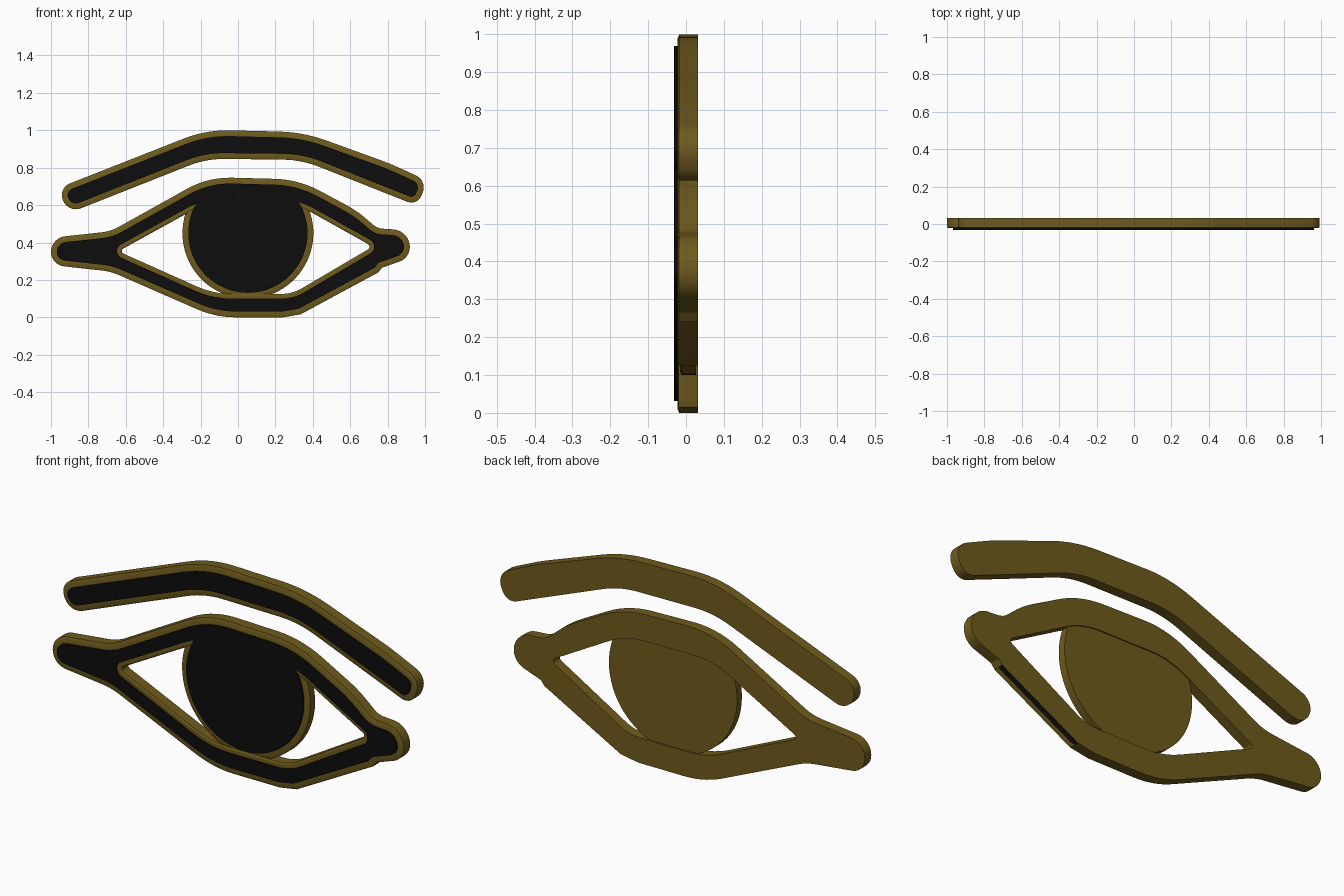
import bpy, bmesh, math
from mathutils import Vector as V

if "Cube" in bpy.data.objects:
    bpy.data.objects.remove(bpy.data.objects["Cube"])


def material(name, rgb):
    m = bpy.data.materials.new(name)
    m.diffuse_color = (*rgb, 1)
    m.use_nodes = True
    m.node_tree.nodes["Principled BSDF"].inputs["Base Color"].default_value = m.diffuse_color
    return m


GOLD = material("gold", (0.16, 0.105, 0.012))
BLACK = material("black", (0.004, 0.004, 0.004))


def rounded(corners, n=7):
    """Polygon of (x, z, tangent length) corners turned into arcs."""
    out = []
    for i, (x, z, t) in enumerate(corners):
        p = V((x, z))
        if t == 0:
            out.append(p)
            continue
        a = (V(corners[i - 1][:2]) - p).normalized()
        b = (V(corners[(i + 1) % len(corners)][:2]) - p).normalized()
        w = math.sin(a.angle(b) / 2)
        for k in range(n + 1):
            s = k / n
            c0, c1, c2 = (1 - s) ** 2, 2 * s * (1 - s) * w, s * s
            out.append((c0 * (p + a * t) + c1 * p + c2 * (p + b * t)) / (c0 + c1 + c2))
    return out


def oriented(pts, ccw):
    area = sum(pts[i - 1].x * p.y - p.x * pts[i - 1].y for i, p in enumerate(pts))
    return pts if (area > 0) == ccw else pts[::-1]


def inset(pts, d):
    """Move a loop into the material (its left side) by d."""
    out = []
    for i, p in enumerate(pts):
        e1, e2 = (p - pts[i - 1]).normalized(), (pts[(i + 1) % len(pts)] - p).normalized()
        n1, n2 = V((-e1.y, e1.x)), V((-e2.y, e2.x))
        out.append(p + (n1 + n2) * d / max(1 + n1.dot(n2), 0.4))
    return out


def shell(name, loops, stations, mat, cap, gap=None):
    """Walls through (inset, y) stations for every loop, capped at one station."""
    bm = bmesh.new()
    cap_edges = []
    for pts, scale in loops:
        rings = [[bm.verts.new((q.x, y, q.y)) for q in inset(pts, d * scale)]
                 for d, y in stations]
        n = len(pts)
        for s in range(len(rings) - 1):
            for i in range(n):
                j = (i + 1) % n
                if gap and s == 0 and ((pts[i] + pts[j]) / 2 - V(gap)).length < 0.02:
                    continue
                bm.faces.new((rings[s][i], rings[s][j], rings[s + 1][j], rings[s + 1][i]))
        r = rings[cap]
        for i in range(n):
            pair = (r[i], r[(i + 1) % n])
            cap_edges.append(bm.edges.get(pair) or bm.edges.new(pair))
    bmesh.ops.triangle_fill(bm, use_beauty=True, use_dissolve=False, edges=cap_edges)
    bmesh.ops.recalc_face_normals(bm, faces=bm.faces)
    # make the cap face outwards: back cap towards +y, front cap towards -y
    cap_y = stations[cap][1]
    f = next(f for f in bm.faces if all(abs(v.co.y - cap_y) < 1e-5 for v in f.verts))
    if f.normal.y * (1 if cap == 0 else -1) < 0:
        bmesh.ops.reverse_faces(bm, faces=bm.faces)
    me = bpy.data.meshes.new(name)
    bm.to_mesh(me)
    bm.free()
    me.materials.append(mat)
    ob = bpy.data.objects.new(name, me)
    bpy.context.collection.objects.link(ob)
    bpy.ops.object.select_all(action='DESELECT')
    ob.select_set(True)
    bpy.context.view_layer.objects.active = ob
    bpy.ops.object.shade_smooth_by_angle(angle=math.radians(25))


def inlaid_plate(name, outer, hole=None, back=0.032, front=-0.022, top=-0.032, gap=None):
    """Gold tray with a raised black inlay."""
    w = 0.031
    loops = [(oriented(outer, True), 1)]
    if hole:
        loops.append((oriented(hole, False), 0.8))
    shell(name + "_frame", loops,
          [(0, back), (0, front + 0.004), (0.01, front), (w, front)], GOLD, 0, gap)
    shell(name + "_inlay", loops,
          [(w, front), (w, top + 0.001), (w + 0.002, top)], BLACK, -1)


# eyebrow
inlaid_plate("eyebrow", rounded([
    (-0.965, 0.69, 0.07), (-0.17, 1.003, 0.13), (0.35, 0.99, 0.13), (0.81, 0.823, 0.05),
    (1.015, 0.73, 0.07), (0.957, 0.597, 0.055), (0.34, 0.842, 0.1), (-0.17, 0.848, 0.1),
    (-0.905, 0.557, 0.07)]))

# eyelids: one outline with an almond opening; the lower right wall is open
eye_outer = rounded([
    (-1.0, 0.425, 0.075), (-0.68, 0.46, 0.05), (-0.16, 0.75, 0.13), (0.325, 0.737, 0.13),
    (0.635, 0.57, 0.06), (0.745, 0.476, 0.03), (0.91, 0.465, 0.08), (0.925, 0.32, 0.065),
    (0.77, 0.265, 0), (0.75, 0.24, 0), (0.335, 0.016, 0), (0.24, 0.0, 0),
    (-0.12, 0.0, 0.11), (-0.68, 0.245, 0.05), (-1.0, 0.28, 0.07)])
eye_hole = rounded([
    (-0.64, 0.353, 0.03), (-0.17, 0.612, 0.1), (0.31, 0.607, 0.1),
    (0.72, 0.378, 0.03), (0.29, 0.125, 0.06), (-0.13, 0.125, 0.1)])
inlaid_plate("eyelids", eye_outer, eye_hole, gap=(0.5425, 0.128))

# iris: disc cut off behind the upper lid
iris = [V((0.053 + 0.35 * math.cos(a), 0.45 + 0.35 * math.sin(a)))
        for a in (math.radians(139 + 262 * k / 56) for k in range(57))]
inlaid_plate("iris", iris, back=0.026, front=-0.016, top=-0.026)
